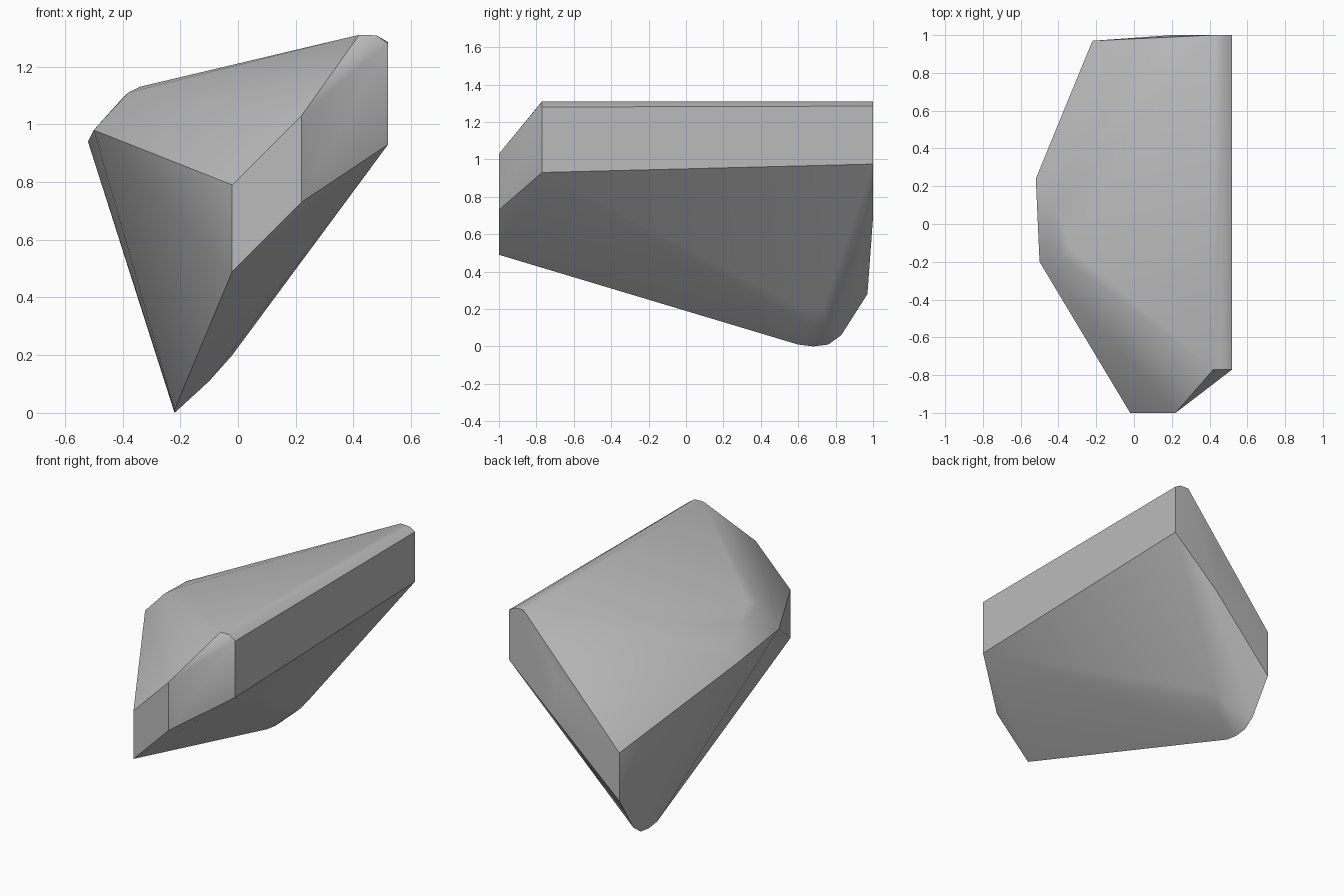
import bpy
import bmesh
import math


def remove_default_cube():
    cube = bpy.data.objects.get("Cube")
    if cube:
        bpy.data.objects.remove(cube, do_unlink=True)


def make_material(name, colour):
    material = bpy.data.materials.new(name)
    material.use_nodes = True
    material.diffuse_color = colour
    shader = material.node_tree.nodes["Principled BSDF"]
    shader.inputs["Base Color"].default_value = colour
    shader.inputs["Roughness"].default_value = 0.9
    return material


def wall(x, y, bottom, top):
    """Two points, one above the other: an upright broken edge."""
    return [(x, y, bottom), (x, y, top)]


def rail(x, z, front, back):
    """Two points at one height, running front to back."""
    return [(x, front, z), (x, back, z)]


def make_hull(name, points, material):
    bm = bmesh.new()
    for point in points:
        bm.verts.new(point)
    hull = bmesh.ops.convex_hull(bm, input=bm.verts)
    # Drop the points that fell inside the hull
    loose = [v for v in bm.verts if not v.link_faces]
    bmesh.ops.delete(bm, geom=loose, context='VERTS')
    bmesh.ops.dissolve_limit(bm, angle_limit=math.radians(0.5),
                             verts=bm.verts, edges=bm.edges)
    bmesh.ops.recalc_face_normals(bm, faces=bm.faces)
    mesh = bpy.data.meshes.new(name)
    bm.to_mesh(mesh)
    bm.free()
    mesh.materials.append(material)
    obj = bpy.data.objects.new(name, mesh)
    bpy.context.collection.objects.link(obj)
    return obj


remove_default_cube()
stone_grey = make_material("stone grey", (0.5, 0.5, 0.5, 1.0))

# Upright broken walls around the front, the side and the back
walls = (wall(-0.02, -1, 0.49, 0.79) + wall(0.22, -1, 0.73, 1.03)
         + wall(0.52, -0.77, 0.93, 1.28) + wall(0.52, 1, 0.975, 1.285)
         + wall(0.2, 1, 0.69, 0.99) + wall(-0.22, 0.97, 0.28, 0.58))

# Rounded ridge along the top
ridge = rail(0.42, 1.31, -0.77, 1) + rail(0.48, 1.308, -0.77, 1)

# Worn shoulder on the right
shoulder = [(-0.5, -0.2, 0.98), (-0.52, 0.24, 0.94), (-0.47, 0.23, 1.0),
            (-0.38, -0.18, 1.11), (-0.34, -0.12, 1.13), (-0.41, 0.08, 1.08)]

# Rounded foot
foot = (rail(-0.22, 0.01, 0.6, 0.76) + rail(-0.02, 0.2, 0.63, 0.73)
        + rail(-0.1, 0.11, 0.66, 0.76)
        + [(-0.22, 0.68, 0), (-0.22, 0.83, 0.06)])

rock = make_hull("rock", walls + ridge + shoulder + foot, stone_grey)

# Soft shading over the worn areas, crisp broken edges
bpy.ops.object.select_all(action='DESELECT')
rock.select_set(True)
bpy.context.view_layer.objects.active = rock
bpy.ops.object.shade_smooth_by_angle(angle=math.radians(35))
